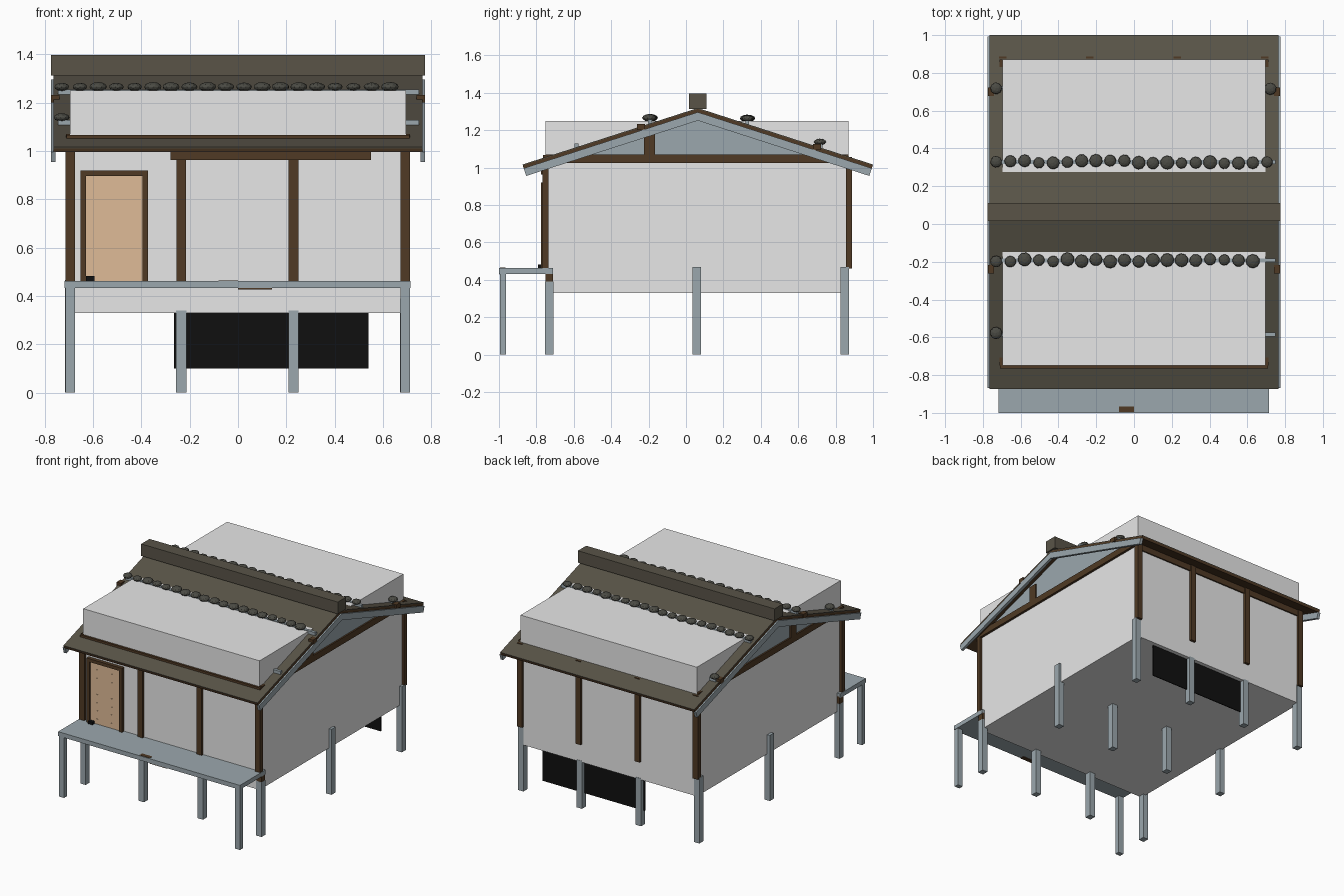
import bpy, bmesh, math, random
from mathutils import Matrix, Vector

if "Cube" in bpy.data.objects:
    bpy.data.objects.remove(bpy.data.objects["Cube"])

random.seed(4)


def material(name, r, g, b):
    m = bpy.data.materials.new(name)
    m.diffuse_color = (r, g, b, 1)
    m.use_nodes = True
    m.node_tree.nodes["Principled BSDF"].inputs["Base Color"].default_value = m.diffuse_color
    return m


WHITE = material("pale grey wall", 0.8, 0.8, 0.8)
GREY = material("weathered blue grey wood", 0.33, 0.39, 0.42)
BROWN = material("dark brown wood", 0.08, 0.042, 0.018)
ROOF = material("dark roof felt", 0.10, 0.088, 0.064)
STONE = material("stone", 0.07, 0.07, 0.058)
TAN = material("tan door wood", 0.74, 0.50, 0.31)
BLACK = material("black", 0.005, 0.005, 0.005)


def finish(name, bm, mat):
    bmesh.ops.recalc_face_normals(bm, faces=bm.faces)
    me = bpy.data.meshes.new(name)
    bm.to_mesh(me)
    bm.free()
    me.materials.append(mat)
    ob = bpy.data.objects.new(name, me)
    bpy.context.collection.objects.link(ob)
    return ob


def box(name, x0, x1, y0, y1, z0, z1, mat):
    bm = bmesh.new()
    mid = Vector(((x0 + x1) / 2, (y0 + y1) / 2, (z0 + z1) / 2))
    size = Matrix.Diagonal((x1 - x0, y1 - y0, z1 - z0, 1))
    bmesh.ops.create_cube(bm, size=1, matrix=Matrix.Translation(mid) @ size)
    return finish(name, bm, mat)


def prism(name, profile, x0, x1, mat):
    """Extrude a y/z outline along x."""
    bm = bmesh.new()
    face = bm.faces.new([bm.verts.new((x0, y, z)) for y, z in profile])
    ext = bmesh.ops.extrude_face_region(bm, geom=[face])
    verts = [v for v in ext["geom"] if isinstance(v, bmesh.types.BMVert)]
    bmesh.ops.translate(bm, verts=verts, vec=(x1 - x0, 0, 0))
    return finish(name, bm, mat)


# Roof outline: ridge position, half span and slope
RY, RZ, HALF, RISE = 0.063, 1.318, 0.937, 0.302
ANG = math.atan2(RISE, HALF)


def roof_z(y):
    return RZ - abs(y - RY) * RISE / HALF


def chevron(name, x0, x1, d0, d1, mat):
    """Both roof slopes as one slab, between depths d0 and d1 below the top."""
    def line(d):
        s, c = math.sin(ANG) * d, math.cos(ANG) * d
        return [(RY - HALF + s, RZ - RISE - c), (RY, RZ - d / math.cos(ANG)),
                (RY + HALF - s, RZ - RISE - c)]
    prism(name, line(d0) + line(d1)[::-1], x0, x1, mat)


# Main body block, which rises through the roof
box("house_body", -0.695, 0.695, -0.75, 0.87, 0.33, 1.25, WHITE)

# Roof layers, ridge cap, gables and barge boards
chevron("roof_covering", -0.765, 0.765, 0, 0.005, ROOF)
chevron("roof_boards", -0.765, 0.765, 0.005, 0.021, BROWN)
box("ridge_cap", -0.775, 0.775, 0.017, 0.11, 1.312, 1.397, ROOF)
for side, s in (("left", -1), ("right", 1)):
    chevron(side + "_barge_board", s * 0.755, s * 0.775, 0.021, 0.064, GREY)
    prism(side + "_gable", [(-0.75, 1.03), (RY, 1.29), (0.87, 1.03)],
          s * 0.69, s * 0.701, GREY)
    x0, x1 = sorted((s * 0.69, s * 0.712))
    box(side + "_wall_beam", x0, x1, -0.75, 0.87, 1.025, 1.07, BROWN)
    box(side + "_gable_stud", x0, x1, -0.225, -0.165, 1.07, 1.18, BROWN)
    # Small pegs holding the stone poles at the roof edge
    for y in (-0.24, 0.7):
        x0, x1 = sorted((s * 0.74, s * 0.774))
        z = roof_z(y)
        box(side + "_pole_peg", x0, x1, y - 0.022, y + 0.022, z - 0.02, z + 0.012, BROWN)

# Wall posts and front beams
for x in (-0.695, -0.235, 0.23, 0.692):
    box("front_post", x - 0.02, x + 0.02, -0.767, -0.735, 0.44, 1.04, BROWN)
    box("back_post", x - 0.02, x + 0.02, 0.855, 0.888, 0.46, 1.056, BROWN)
box("front_top_beam", -0.71, 0.71, -0.765, -0.74, 1.0, 1.066, BROWN)
box("front_lintel", -0.28, 0.55, -0.775, -0.75, 0.962, 1.02, BROWN)
box("back_top_beam", -0.71, 0.71, 0.86, 0.88, 0.99, 1.04, BROWN)

# Stilts: three rows of four under the house, two under the porch
for x in (-0.695, -0.235, 0.23, 0.692):
    outer = abs(x) > 0.5
    for y, top in ((-0.731, 0.39), (0.056, 0.467), (0.849, 0.467)):
        box("stilt", x - 0.021, x + 0.021, y - 0.022, y + 0.023, 0,
            top if outer else 0.34, GREY)
    if outer:
        box("porch_stilt", x - 0.02, x + 0.02, -0.995, -0.962, 0, 0.44, GREY)
        box("corner_block", x - 0.02, x + 0.02, -0.752, -0.71, 0.39, 0.44, BROWN)

# Porch deck with a brown patch board
box("porch_deck", -0.718, 0.715, -1.0, -0.71, 0.432, 0.463, GREY)
box("deck_patch", 0.0, 0.14, -0.998, -0.97, 0.427, 0.437, BROWN)
box("deck_mark", -0.08, 0.0, -0.995, -0.965, 0.46, 0.465, BROWN)

# Door, frame, studs and dark object on the sill
box("door", -0.635, -0.385, -0.762, -0.745, 0.463, 0.9, TAN)
box("door_frame_left", -0.652, -0.63, -0.775, -0.745, 0.463, 0.92, BROWN)
box("door_frame_right", -0.395, -0.373, -0.775, -0.745, 0.463, 0.92, BROWN)
box("door_frame_top", -0.652, -0.373, -0.775, -0.745, 0.897, 0.92, BROWN)
for x in (-0.575, -0.46):
    for z in (0.495, 0.555, 0.61, 0.67, 0.785, 0.845):
        box("door_stud", x - 0.006, x + 0.006, -0.766, -0.76, z - 0.006, z + 0.006, TAN)
box("sill_object", -0.63, -0.595, -0.79, -0.765, 0.463, 0.482, BLACK)

# Black sheet hanging under the back wall
box("underfloor_sheet", -0.265, 0.54, 0.836, 0.842, 0.1, 0.34, BLACK)


# Poles across the roof, weighted with flattened stones
def stones(name, y, xs):
    z = roof_z(y)
    box(name + "_pole", -0.745, 0.75, y - 0.01, y + 0.01, z - 0.002, z + 0.02, GREY)
    bm = bmesh.new()
    for x in xs:
        r = random.uniform(0.029, 0.037)
        pos = Vector((x, y + random.uniform(-0.008, 0.008), z + 0.03))
        m = (Matrix.Translation(pos)
             @ Matrix.Rotation(random.uniform(0, 6.28), 4, "Z")
             @ Matrix.Diagonal((r, r, r * 0.55, 1)))
        bmesh.ops.create_icosphere(bm, subdivisions=2, radius=1, matrix=m)
    finish(name + "_stones", bm, STONE)


row = [-0.73 + i * 0.0755 for i in range(20)]
stones("front_upper", -0.192, row[:-1])
stones("back_upper", 0.328, row)
stones("front_lower", -0.585, [-0.73])
stones("back_lower", 0.72, [-0.73, 0.722])
